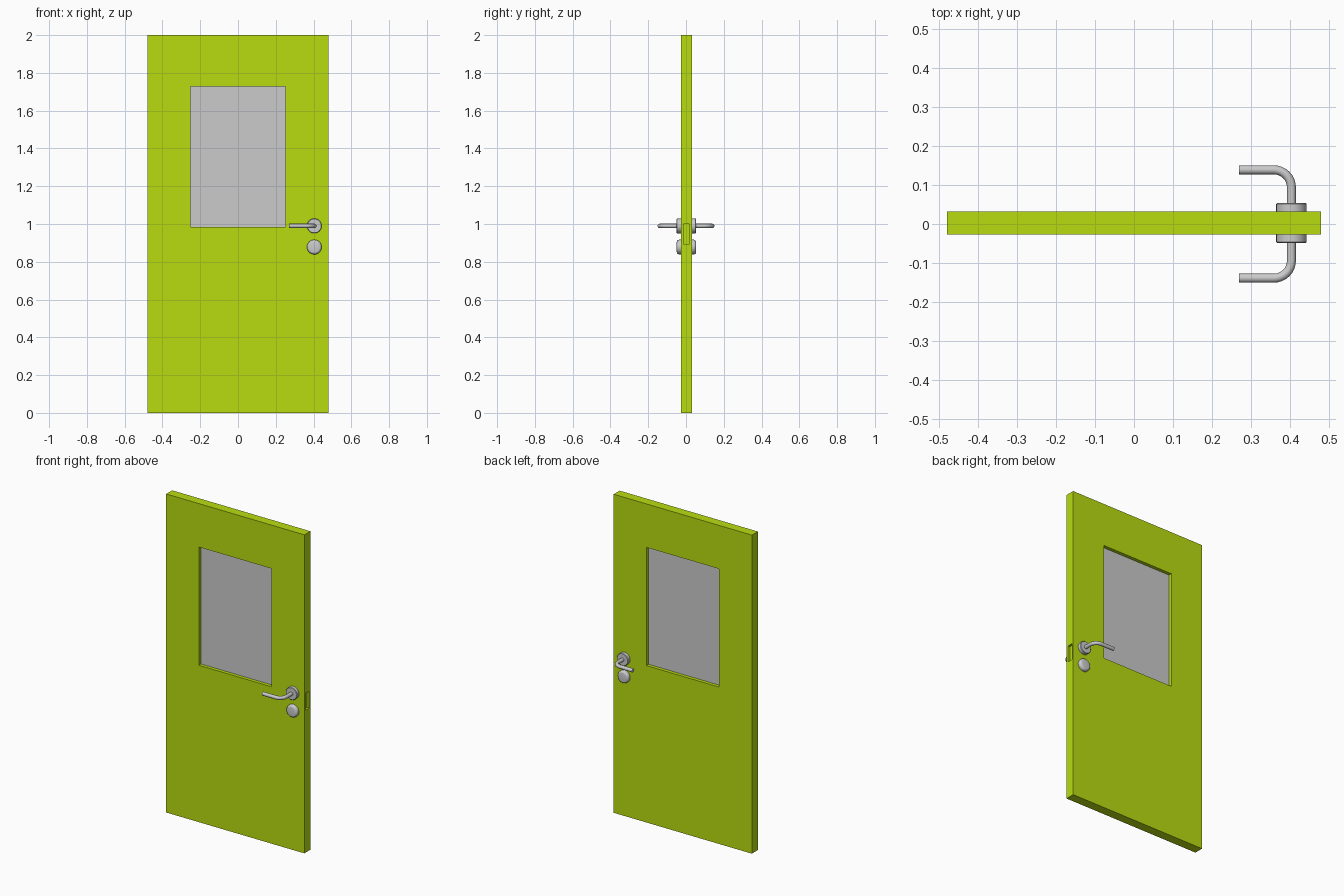
import bpy, bmesh, math
from mathutils import Matrix

if "Cube" in bpy.data.objects:
    bpy.data.objects.remove(bpy.data.objects["Cube"])

DOOR_Y = 0.0025     # centre plane of the leaf
LOCK_X = 0.404

green = bpy.data.materials.new("door_green")
green.diffuse_color = (0.48, 0.72, 0.005, 1)
green.use_nodes = True
green.node_tree.nodes["Principled BSDF"].inputs["Base Color"].default_value = green.diffuse_color


def box(name, x0, x1, y0, y1, z0, z1):
    bpy.ops.mesh.primitive_cube_add(size=1)
    ob = bpy.context.object
    ob.name = name
    ob.data.transform(
        Matrix.Translation(((x0 + x1) / 2, (y0 + y1) / 2, (z0 + z1) / 2))
        @ Matrix.Diagonal((x1 - x0, y1 - y0, z1 - z0, 1)))
    return ob


def smooth(ob):
    bpy.ops.object.select_all(action='DESELECT')
    ob.select_set(True)
    bpy.context.view_layer.objects.active = ob
    bpy.ops.object.shade_smooth_by_angle(angle=math.radians(35))


def lathe(name, profile, side, z, steps=32):
    """Spin (radius, distance) points about the y axis through the lock line."""
    bm = bmesh.new()
    vs = [bm.verts.new((r, side * d, 0)) for r, d in profile]
    edges = [bm.edges.new(p) for p in zip(vs, vs[1:])]
    bmesh.ops.spin(bm, geom=vs + edges, cent=(0, 0, 0), axis=(0, 1, 0),
                   angle=math.tau, steps=steps)
    bmesh.ops.remove_doubles(bm, verts=bm.verts, dist=1e-5)
    bmesh.ops.recalc_face_normals(bm, faces=bm.faces)
    me = bpy.data.meshes.new(name)
    bm.to_mesh(me)
    bm.free()
    ob = bpy.data.objects.new(name, me)
    ob.location = (LOCK_X, DOOR_Y, z)
    bpy.context.collection.objects.link(ob)
    smooth(ob)


def lever(name, side, z, bend=0.045, reach=0.139):
    """Round bar leaving the door, bending towards the hinge side."""
    pts = [(LOCK_X, side * 0.03)]
    for i in range(9):
        a = math.pi / 2 * i / 8
        pts.append((LOCK_X - bend + bend * math.cos(a),
                    side * (reach - bend + bend * math.sin(a))))
    pts.append((0.27, side * reach))
    cu = bpy.data.curves.new(name, 'CURVE')
    cu.dimensions = '3D'
    cu.bevel_depth = 0.0115
    cu.bevel_resolution = 4
    cu.use_fill_caps = True
    sp = cu.splines.new('POLY')
    sp.points.add(len(pts) - 1)
    for p, (x, y) in zip(sp.points, pts):
        p.co = (x, y, z, 1)
    ob = bpy.data.objects.new(name, cu)
    bpy.context.collection.objects.link(ob)
    bpy.ops.object.select_all(action='DESELECT')
    ob.select_set(True)
    bpy.context.view_layer.objects.active = ob
    bpy.ops.object.convert(target='MESH')
    smooth(bpy.context.object)


# Door leaf with window opening and latch pocket cut out
leaf = box("door_leaf", -0.48, 0.48, DOOR_Y - 0.0295, DOOR_Y + 0.0295, 0, 2)
leaf.data.materials.append(green)
cutters = [box("window_cutter", -0.252, 0.252, -0.2, 0.2, 0.985, 1.727),
           box("latch_cutter", 0.465, 0.6, DOOR_Y - 0.017, DOOR_Y + 0.017, 0.895, 1.0)]
for c in cutters:
    c.data.materials.append(green)
    m = leaf.modifiers.new("cut", 'BOOLEAN')
    m.object = c
    m.solver = 'EXACT'
    bpy.context.view_layer.objects.active = leaf
    bpy.ops.object.modifier_apply(modifier=m.name)
    bpy.data.objects.remove(c)

# Window pane
box("window_pane", -0.252, 0.252, DOOR_Y - 0.008, DOOR_Y + 0.008, 0.985, 1.727)

# Hardware on both faces
rose = [(0, 0.025), (0.039, 0.025), (0.039, 0.049), (0.0365, 0.0515), (0, 0.0515)]
knob = [(0, 0.025), (0.039, 0.025), (0.039, 0.038)]
knob += [(0.026 + 0.013 * math.cos(a), 0.038 + 0.0135 * math.sin(a))
         for a in (math.pi / 8, math.pi / 4, 3 * math.pi / 8, math.pi / 2)]
knob += [(0, 0.0515)]
for side, tag in ((-1, "front"), (1, "back")):
    lathe(tag + "_handle_rose", rose, side, 0.99)
    lever(tag + "_lever", side, 0.99)
    lathe(tag + "_lock_knob", knob, side, 0.878)
